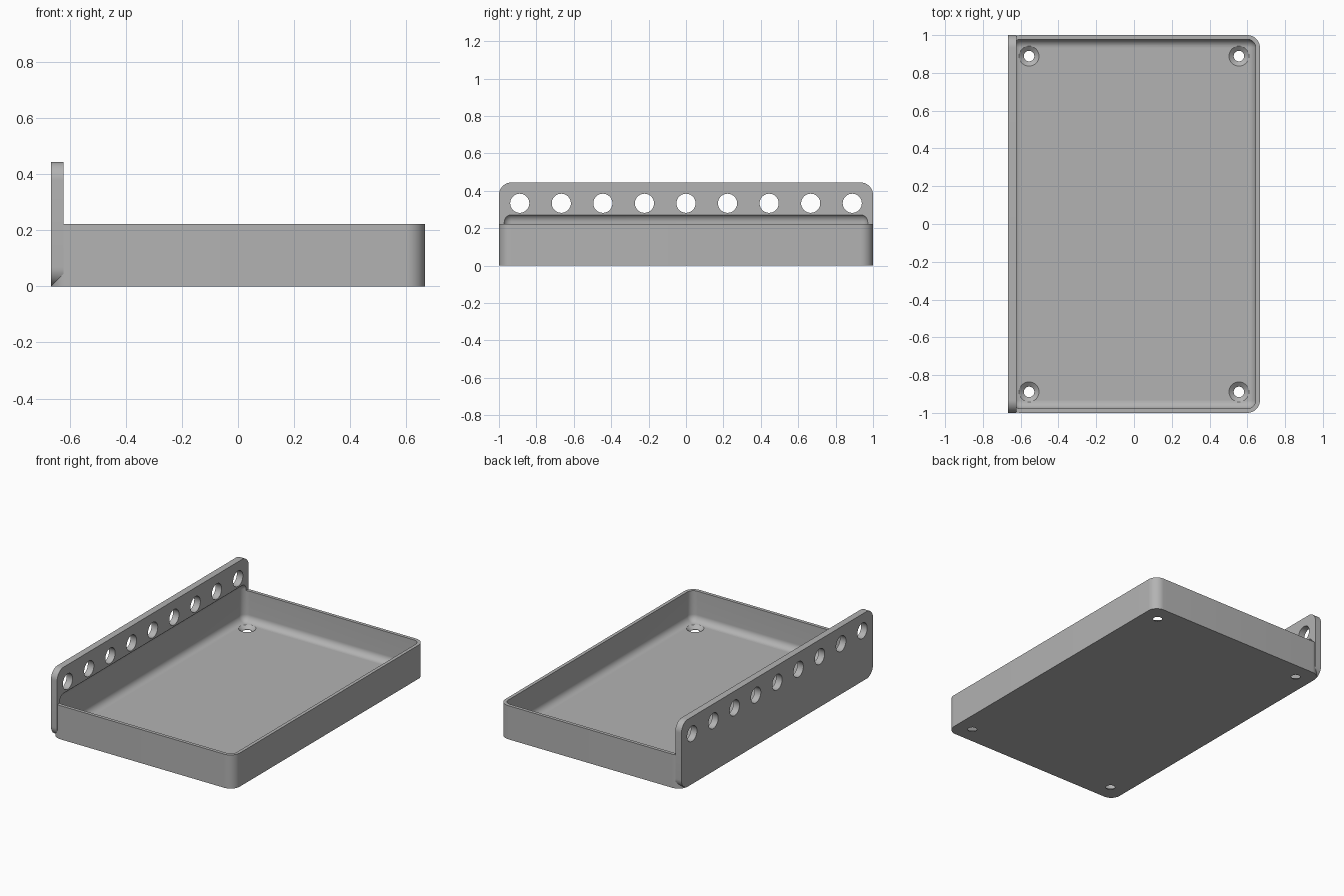
import bpy, bmesh
from math import radians
from mathutils import Matrix, Vector

cube = bpy.data.objects.get("Cube")
if cube:
    bpy.data.objects.remove(cube, do_unlink=True)

MM = 2 / 90                       # design unit: the long side is 90
LENGTH, WIDTH, HEIGHT = 90 * MM, 60 * MM, 10 * MM
PLATE_T, PLATE_H = 2 * MM, 20 * MM
WALL, CORNER = MM, 3 * MM

grey = bpy.data.materials.new("plain grey")
grey.use_nodes = True
color = (0.45, 0.45, 0.45, 1)
grey.diffuse_color = color
grey.node_tree.nodes["Principled BSDF"].inputs["Base Color"].default_value = color


def finish(name, bm):
    bmesh.ops.recalc_face_normals(bm, faces=bm.faces)
    mesh = bpy.data.meshes.new(name)
    bm.to_mesh(mesh)
    bm.free()
    mesh.materials.append(grey)
    obj = bpy.data.objects.new(name, mesh)
    bpy.context.collection.objects.link(obj)
    return obj


def rounded_box(name, low, high, radius, axis=None, segments=12):
    """Box with rounded edges: those along one axis, or all of them."""
    low, high = Vector(low), Vector(high)
    bm = bmesh.new()
    bmesh.ops.create_cube(bm, size=1)
    bmesh.ops.scale(bm, vec=high - low, verts=bm.verts)
    bmesh.ops.translate(bm, vec=(low + high) / 2, verts=bm.verts)
    edges = [e for e in bm.edges if axis is None
             or abs((e.verts[0].co - e.verts[1].co)[axis]) > 1e-4]
    bmesh.ops.bevel(bm, geom=edges, offset=radius, segments=segments,
                    profile=0.5, affect='EDGES')
    return finish(name, bm)


def add_cone(bm, center, r1, r2, depth, turn=Matrix()):
    bmesh.ops.create_cone(bm, cap_ends=True, segments=40, radius1=r1, radius2=r2,
                          depth=depth, matrix=Matrix.Translation(center) @ turn)


def combine(target, other, operation):
    mod = target.modifiers.new(operation.title(), 'BOOLEAN')
    mod.operation, mod.object, mod.solver = operation, other, 'EXACT'
    with bpy.context.temp_override(object=target, active_object=target):
        bpy.ops.object.modifier_apply(modifier=mod.name)
    bpy.data.objects.remove(other, do_unlink=True)


# Tray block and upright side plate
x, y = WIDTH / 2, LENGTH / 2
tray = rounded_box("tray_with_plate", (-x, -y, 0), (x, y, HEIGHT), CORNER, axis=2)
plate = rounded_box("side_plate", (-x, -y, 0), (-x + PLATE_T, y, PLATE_H), CORNER, axis=0)
combine(tray, plate, 'UNION')

# Hollow with filleted edges, sunk slightly into the plate
hollow = rounded_box("hollow_cutter", (-x + WALL, -y + WALL, WALL),
                     (x - WALL, y - WALL, 12.5 * MM), 2 * MM)
combine(tray, hollow, 'DIFFERENCE')

# Row of round holes along the plate
bm = bmesh.new()
for i in range(-4, 5):
    add_cone(bm, (-x + PLATE_T / 2, i * 10 * MM, 15 * MM), 2.3 * MM, 2.3 * MM,
             PLATE_T * 2, Matrix.Rotation(radians(90), 4, 'Y'))
combine(tray, finish("plate_hole_cutter", bm), 'DIFFERENCE')

# Countersunk screw holes in the floor corners
for name, r1, r2, z, depth in (("screw", 1.25, 1.25, 0, 4),
                               ("countersink", 1.25, 2.5, 0.6, 1),
                               ("clearance", 2.5, 2.5, 2.05, 2)):
    bm = bmesh.new()
    for sx in (-1, 1):
        for sy in (-1, 1):
            add_cone(bm, (sx * (x - 5 * MM), sy * (y - 5 * MM), z * MM),
                     r1 * MM, r2 * MM, depth * MM)
    combine(tray, finish(name + "_cutter", bm), 'DIFFERENCE')

# Smooth fillets, crisp edges
bpy.ops.object.select_all(action='DESELECT')
tray.select_set(True)
bpy.context.view_layer.objects.active = tray
bpy.ops.object.shade_smooth_by_angle(angle=radians(25))
